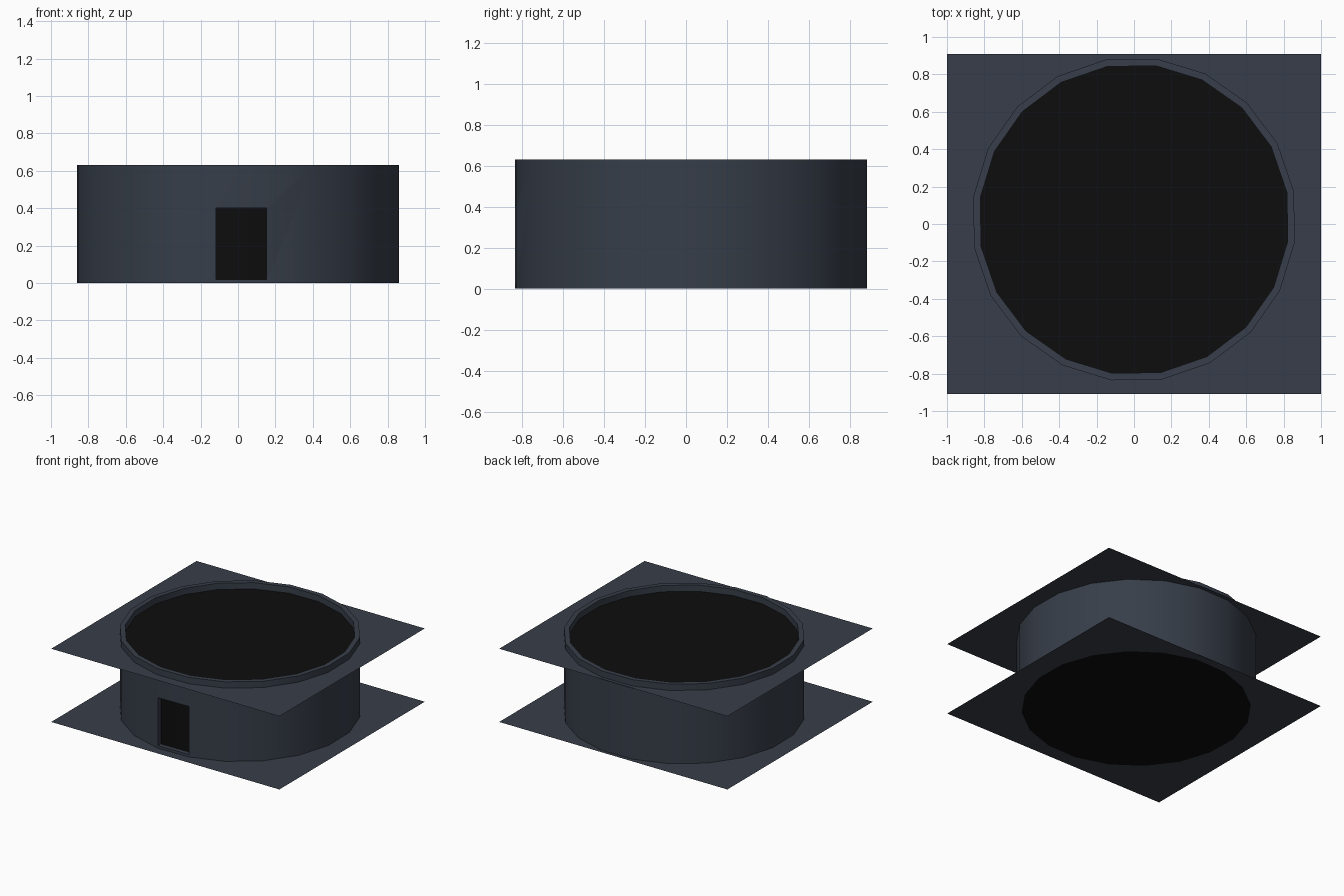
import bpy, bmesh, math

if "Cube" in bpy.data.objects:
    bpy.data.objects.remove(bpy.data.objects["Cube"])

SIDES, TURN = 20, math.radians(10)
CY = 0.024            # ring centre in y
R_OUT, R_IN = 0.868, 0.83
TOP, SHELF = 0.63, 0.58


def material(name, rgb):
    m = bpy.data.materials.new(name)
    m.diffuse_color = (*rgb, 1)
    m.use_nodes = True
    m.node_tree.nodes["Principled BSDF"].inputs["Base Color"].default_value = m.diffuse_color
    return m


slate = material("slate grey", (0.038, 0.048, 0.067))
black = material("black", (0.004, 0.004, 0.004))


def add_object(name, bm, mat):
    bmesh.ops.recalc_face_normals(bm, faces=bm.faces)
    me = bpy.data.meshes.new(name)
    bm.to_mesh(me)
    bm.free()
    me.materials.append(mat)
    ob = bpy.data.objects.new(name, me)
    bpy.context.collection.objects.link(ob)
    return ob


def ring(bm, r, z):
    return [bm.verts.new((r * math.cos(TURN + i * math.tau / SIDES),
                          CY + r * math.sin(TURN + i * math.tau / SIDES), z))
            for i in range(SIDES)]


def activate(ob):
    bpy.ops.object.select_all(action='DESELECT')
    ob.select_set(True)
    bpy.context.view_layer.objects.active = ob


# square sheet with a round hole
def sheet(name, z, hole):
    bm = bmesh.new()
    square = [bm.verts.new((x, y, z)) for x, y in
              ((-1, -0.91), (1, -0.91), (1, 0.91), (-1, 0.91))]
    edges = []
    for loop in (square, ring(bm, hole, z)):
        edges += [bm.edges.new((loop[i - 1], loop[i])) for i in range(len(loop))]
    bmesh.ops.triangle_fill(bm, edges=edges, use_beauty=True)
    for f in bm.faces:
        if f.normal.z < 0:
            f.normal_flip()
    ob = add_object(name, bm, slate)
    if ob.data.polygons[0].normal.z < 0:
        ob.data.flip_normals()


sheet("base_sheet", 0, R_IN)
sheet("upper_sheet", SHELF, R_OUT - 0.01)

# hollow round wall: closed loop of four rings
bm = bmesh.new()
rings = [ring(bm, r, z) for r, z in
         ((R_OUT, 0), (R_OUT, TOP), (R_IN, TOP), (R_IN, 0))]
for k in range(4):
    a, b = rings[k - 1], rings[k]
    for i in range(SIDES):
        bm.faces.new((a[i - 1], a[i], b[i], b[i - 1]))
wall = add_object("round_wall", bm, slate)

# doorway cut through the front of the wall
bm = bmesh.new()
bmesh.ops.create_cube(bm, size=1)
bmesh.ops.scale(bm, vec=(0.27, 0.4, 0.38), verts=bm.verts)
bmesh.ops.translate(bm, vec=(0.018, -0.84, 0.21), verts=bm.verts)
cutter = add_object("door_cutter", bm, slate)
cutter.hide_render = True
cut = wall.modifiers.new("doorway", 'BOOLEAN')
cut.operation, cut.solver, cut.object = 'DIFFERENCE', 'EXACT', cutter
activate(wall)
bpy.ops.object.modifier_apply(modifier=cut.name)
bpy.data.objects.remove(cutter)
activate(wall)
bpy.ops.object.shade_smooth_by_angle(angle=math.radians(30))

# black core filling the inside, seen from above, below and through the door
bm = bmesh.new()
low, high = ring(bm, R_IN + 0.002, 0), ring(bm, R_IN + 0.002, SHELF)
bm.faces.new(low)
bm.faces.new(high)
for i in range(SIDES):
    bm.faces.new((low[i - 1], low[i], high[i], high[i - 1]))
core = add_object("dark_core", bm, black)
activate(core)
bpy.ops.object.shade_smooth_by_angle(angle=math.radians(30))
